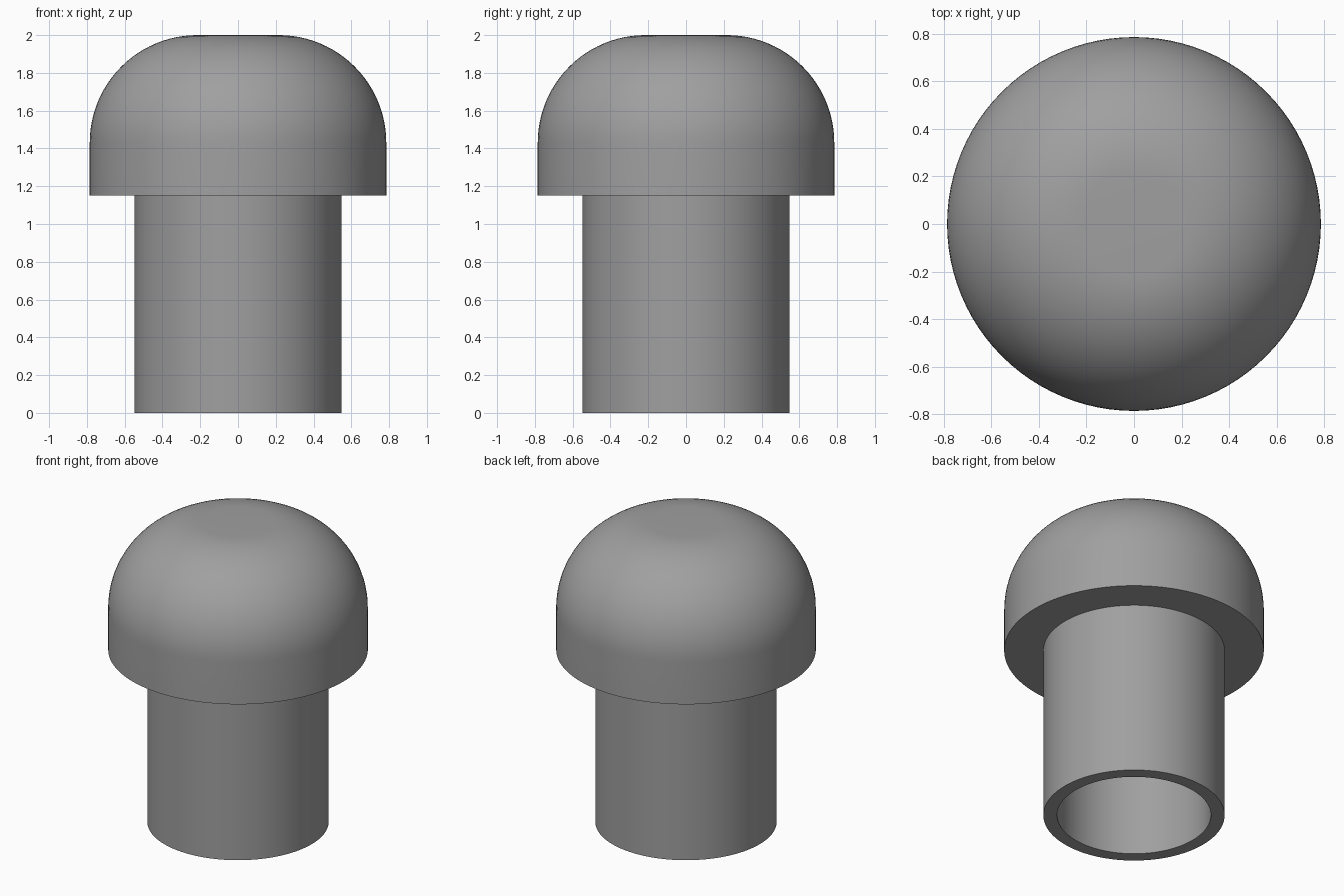
import bpy, bmesh, math

if "Cube" in bpy.data.objects:
    bpy.data.objects.remove(bpy.data.objects["Cube"])

SEGMENTS = 96

rubber = bpy.data.materials.new("grey rubber")
rubber.diffuse_color = (0.35, 0.35, 0.35, 1)
rubber.use_nodes = True
rubber.node_tree.nodes["Principled BSDF"].inputs["Base Color"].default_value = rubber.diffuse_color


def lathe(name, profile):
    """Revolve a closed (radius, z) profile around the z axis."""
    bm = bmesh.new()
    verts = [bm.verts.new((r, 0, z)) for r, z in profile]
    pairs = zip(verts, verts[1:] + verts[:1])
    edges = [bm.edges.new(p) for p in pairs if p[0].co.x + p[1].co.x > 0]
    bmesh.ops.spin(bm, geom=verts + edges, cent=(0, 0, 0), axis=(0, 0, 1),
                   angle=math.tau, steps=SEGMENTS, use_duplicate=False)
    bmesh.ops.remove_doubles(bm, verts=bm.verts, dist=1e-4)
    bmesh.ops.recalc_face_normals(bm, faces=bm.faces)
    mesh = bpy.data.meshes.new(name)
    bm.to_mesh(mesh)
    bm.free()
    obj = bpy.data.objects.new(name, mesh)
    bpy.context.collection.objects.link(obj)
    mesh.materials.append(rubber)
    bpy.ops.object.select_all(action='DESELECT')
    obj.select_set(True)
    bpy.context.view_layer.objects.active = obj
    bpy.ops.object.shade_smooth_by_angle(angle=math.radians(30))
    return obj


# Stopper: domed head with a rounded shoulder and a hollow stem, one solid
HEAD_R, STEM_R, BORE_R = 0.785, 0.548, 0.465
SHOULDER_Z, TOP_Z, FILLET = 1.15, 2.0, 0.57

profile = [(0, SHOULDER_Z), (BORE_R, SHOULDER_Z), (BORE_R, 0),
           (STEM_R, 0), (STEM_R, SHOULDER_Z), (HEAD_R, SHOULDER_Z)]
for i in range(25):
    a = math.radians(90 * i / 24)
    profile.append((HEAD_R - FILLET + FILLET * math.cos(a),
                    TOP_Z - FILLET + FILLET * math.sin(a)))
profile.append((0, TOP_Z))
lathe("stopper", profile)
